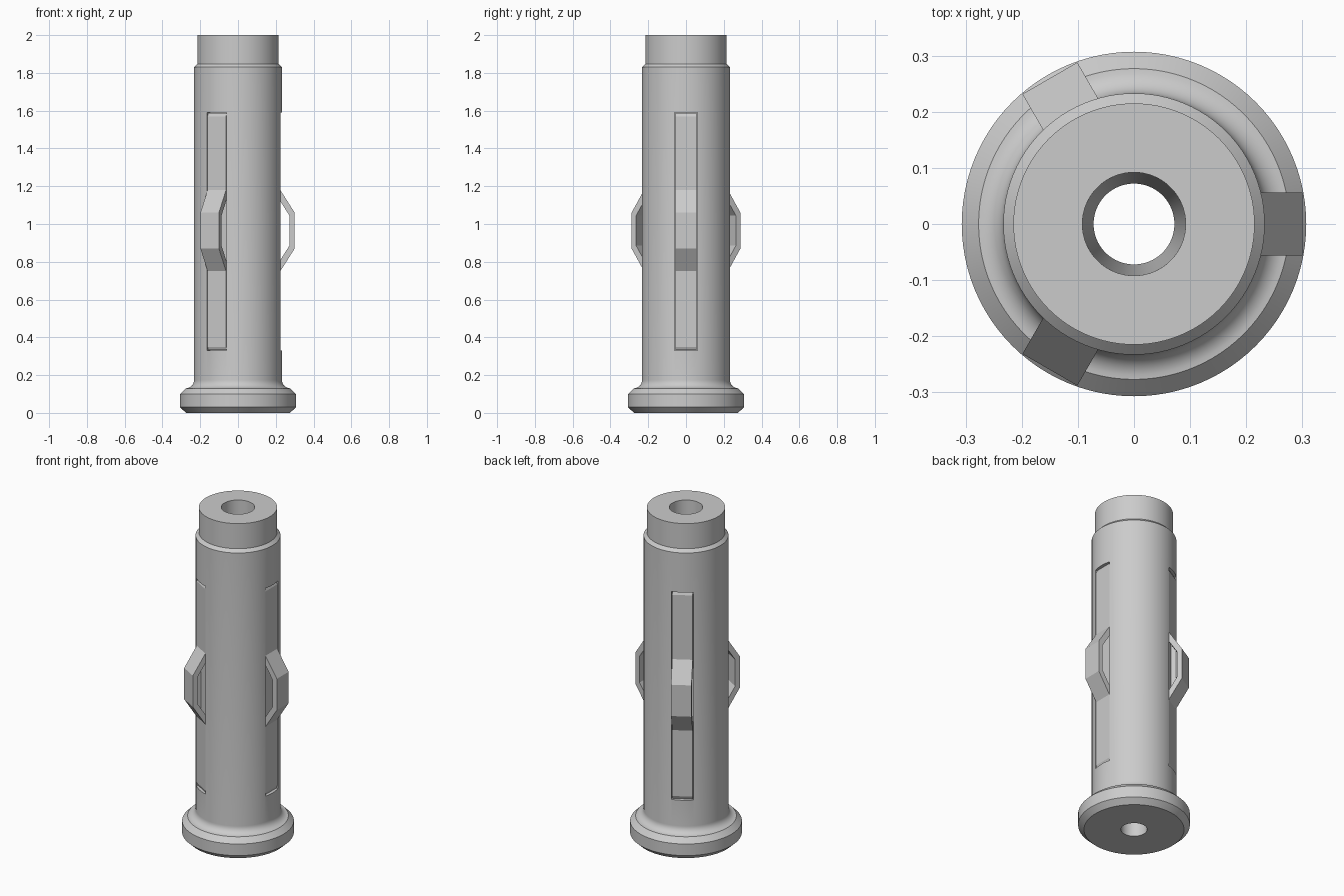
import bpy, bmesh, math
from mathutils import Matrix

if "Cube" in bpy.data.objects:
    bpy.data.objects.remove(bpy.data.objects["Cube"], do_unlink=True)

grey = bpy.data.materials.new("plain grey")
grey.use_nodes = True
colour = (0.6, 0.6, 0.6, 1)
grey.diffuse_color = colour
grey.node_tree.nodes["Principled BSDF"].inputs["Base Color"].default_value = colour

SEGMENTS = 96
ANGLES = [math.radians(a) for a in (0, 120, 240)]


def make_object(name, bm):
    bmesh.ops.recalc_face_normals(bm, faces=bm.faces)
    mesh = bpy.data.meshes.new(name)
    bm.to_mesh(mesh)
    bm.free()
    mesh.materials.append(grey)
    obj = bpy.data.objects.new(name, mesh)
    bpy.context.collection.objects.link(obj)
    return obj


def lathe(name, profile):
    """Revolve a closed (radius, z) profile around the z axis."""
    bm = bmesh.new()
    rings = []
    for i in range(SEGMENTS):
        a = math.tau * i / SEGMENTS
        rings.append([bm.verts.new((r * math.cos(a), r * math.sin(a), z)) for r, z in profile])
    n = len(profile)
    for i in range(SEGMENTS):
        a, b = rings[i], rings[(i + 1) % SEGMENTS]
        for j in range(n):
            k = (j + 1) % n
            bm.faces.new((a[j], b[j], b[k], a[k]))
    return make_object(name, bm)


def extruded(name, outline, half_width, angle):
    """Extrude an (radius, z) outline sideways and turn it around the z axis."""
    bm = bmesh.new()
    face = bm.faces.new([bm.verts.new((r, -half_width, z)) for r, z in outline])
    side = bmesh.ops.extrude_face_region(bm, geom=[face])["geom"]
    moved = [v for v in side if isinstance(v, bmesh.types.BMVert)]
    bmesh.ops.translate(bm, verts=moved, vec=(0, 2 * half_width, 0))
    bm.transform(Matrix.Rotation(angle, 4, "Z"))
    return make_object(name, bm)


# Sleeve: flange, concave fillet, body, stepped neck and tapered bore
fillet = 0.044
arc = [math.radians(90 * i / 8) for i in range(9)]
profile = [(0.072, 0), (0.275, 0), (0.307, 0.03), (0.307, 0.1)]
profile += [(0.277 - fillet * math.sin(a), 0.13 + fillet * (1 - math.cos(a))) for a in arc]
profile += [(0.233, 1.83), (0.215, 1.848), (0.215, 2), (0.092, 2)]
body = lathe("sleeve_body", profile)

# Three lengthwise slots
for angle in ANGLES:
    outline = [(0.195, 0.33), (0.3, 0.33), (0.3, 1.59), (0.195, 1.59)]
    cutter = extruded("slot_cutter", outline, 0.06, angle)
    cutter.hide_render = True
    mod = body.modifiers.new("slot", "BOOLEAN")
    mod.operation, mod.solver, mod.object = "DIFFERENCE", "EXACT", cutter
    bpy.context.view_layer.objects.active = body
    bpy.ops.object.modifier_apply(modifier=mod.name)
    bpy.data.objects.remove(cutter, do_unlink=True)

bpy.ops.object.select_all(action="DESELECT")
body.select_set(True)
bpy.context.view_layer.objects.active = body
bpy.ops.object.shade_smooth_by_angle(angle=math.radians(30))

# Three bowed spring strips lying in the slots
outer = [(0.216, 0.332), (0.224, 0.35), (0.224, 0.75), (0.3, 0.87),
         (0.3, 1.06), (0.224, 1.18), (0.224, 1.57), (0.216, 1.588)]
inner = [(0.196, 1.588), (0.196, 1.165), (0.272, 1.045),
         (0.272, 0.885), (0.196, 0.765), (0.196, 0.332)]
for number, angle in enumerate(ANGLES, 1):
    extruded(f"spring_strip_{number}", outer + inner, 0.0565, angle)
